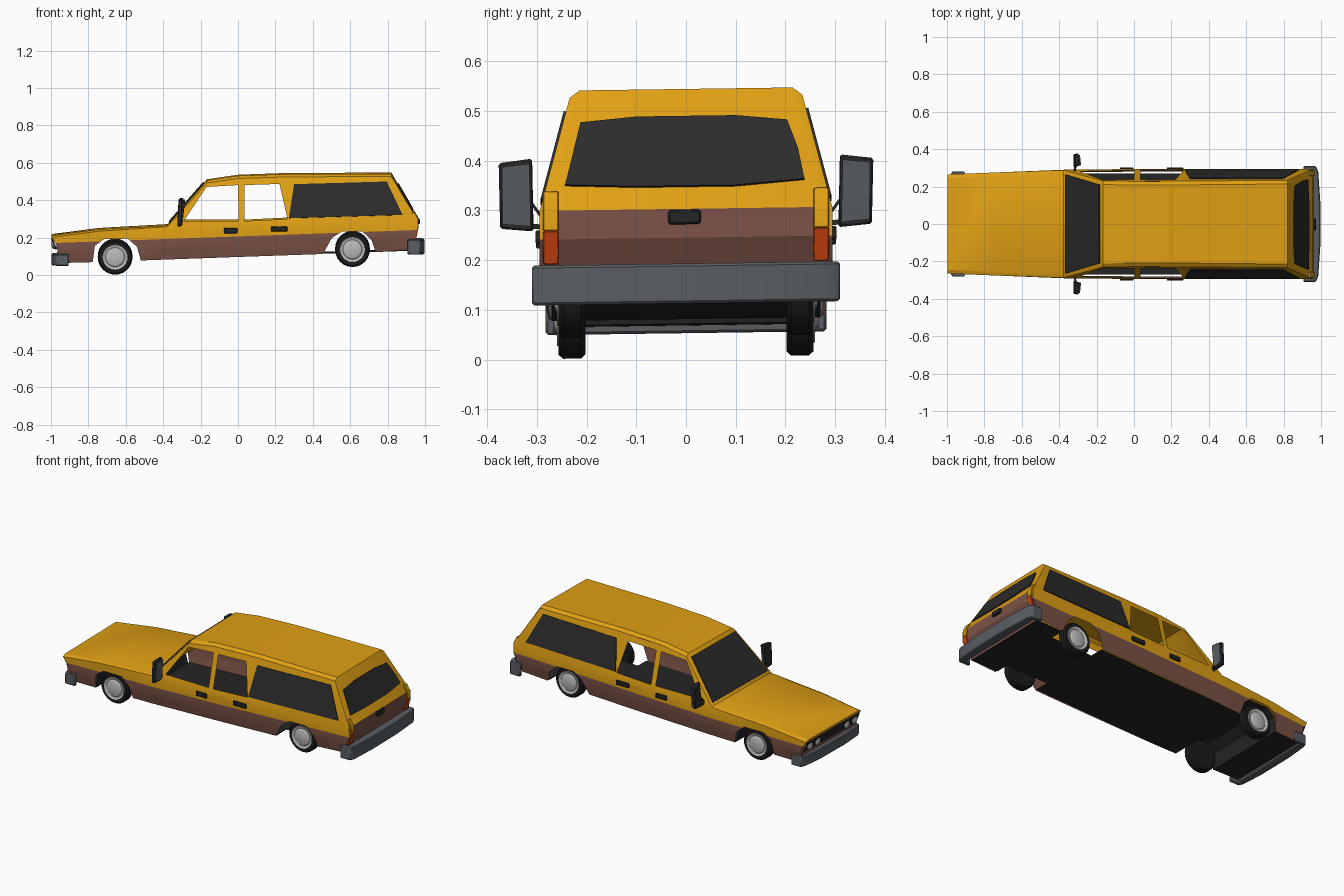
import bpy, bmesh, math
from mathutils import Vector

if "Cube" in bpy.data.objects:
    bpy.data.objects.remove(bpy.data.objects["Cube"])

def mat(name, r, g, b):
    m = bpy.data.materials.new(name)
    m.diffuse_color = (r, g, b, 1)
    m.use_nodes = True
    m.node_tree.nodes["Principled BSDF"].inputs["Base Color"].default_value = m.diffuse_color
    return m

YELLOW = mat("yellow paint", 0.74, 0.35, 0.007)
BROWN = mat("brown paint", 0.20, 0.085, 0.062)
GLASS = mat("dark glass", 0.024, 0.024, 0.024)
GREY = mat("bumper grey", 0.10, 0.112, 0.125)
TYRE = mat("tyre black", 0.011, 0.011, 0.011)
SILVER = mat("hub silver", 0.50, 0.49, 0.49)
RED = mat("tail light red", 0.58, 0.055, 0.005)
TRIM = mat("trim black", 0.018, 0.018, 0.018)

TILT = 0.036   # the car sits nose down
ROLL = 0.014   # and leans slightly to one side

def finish(name, bm, mats, bevel=0, angle=25):
    for v in bm.verts:
        v.co.z += ROLL * v.co.y
    me = bpy.data.meshes.new(name)
    bm.to_mesh(me)
    bm.free()
    for m in mats:
        me.materials.append(m)
    me.shade_smooth()
    me.set_sharp_from_angle(angle=math.radians(angle))
    ob = bpy.data.objects.new(name, me)
    bpy.context.collection.objects.link(ob)
    if bevel:
        b = ob.modifiers.new("bevel", 'BEVEL')
        b.width, b.segments = bevel, 1
    return ob

def prism(name, pts, vec, m, bevel=0):
    """Polygon pts pushed along vec."""
    bm = bmesh.new()
    f = bm.faces.new([bm.verts.new(p) for p in pts])
    ext = bmesh.ops.extrude_face_region(bm, geom=[f], use_keep_orig=True)
    for v in ext["geom"]:
        if isinstance(v, bmesh.types.BMVert):
            v.co += Vector(vec)
    bmesh.ops.recalc_face_normals(bm, faces=bm.faces)
    return finish(name, bm, [m], bevel)

def box(name, x0, x1, y0, y1, z0, z1, m, bevel=0):
    return prism(name, [(x0, y0, z0), (x1, y0, z0), (x1, y1, z0), (x0, y1, z0)],
                 (0, 0, z1 - z0), m, bevel)

def lathe(name, profile, centre, axis, m, n=24):
    """(radius, offset) profile turned about axis, both ends capped."""
    bm = bmesh.new()
    q = Vector(axis).to_track_quat('Z', 'Y')
    rings = [[bm.verts.new(q @ Vector((r * math.cos(2 * math.pi * i / n),
                                       r * math.sin(2 * math.pi * i / n), h)) + Vector(centre))
              for i in range(n)] for r, h in profile]
    for a, b in zip(rings, rings[1:]):
        for i in range(n):
            bm.faces.new((a[i], a[i - 1], b[i - 1], b[i]))
    bm.faces.new(rings[0])
    bm.faces.new(rings[-1])
    bmesh.ops.recalc_face_normals(bm, faces=bm.faces)
    return finish(name, bm, [m])

def side_y(x, z):
    """Half width of the body at a point of its side."""
    w = 0.265 + (x + 1) * 0.0403 if x < -0.38 else min(0.295, 0.29 + (x + 0.38) * 0.0104)
    u = z - TILT * x
    return w - max(0, u - 0.265) * 0.26 - max(0, 0.17 - u) * 0.2

# body outline over the top: x, z at the edge, and crown towards the middle
TOP = [(-.965, .067, 0), (-.966, .135, 0), (-.968, .165, 0), (-.997, .205, .010),
       (-.74, .238, .010), (-.377, .262, .006), (-.165, .495, .014), (0, .519, .014),
       (.275, .528, .015), (.82, .529, .015), (.957, .303, 0), (.96, .245, 0),
       (.94, .205, 0), (.91, .137, 0)]
REAR_ARCH = [(.735, .126), (.715, .19), (.665, .236), (.555, .236), (.50, .20), (.455, .116)]
FRONT_ARCH = [(-.52, .082), (-.54, .155), (-.59, .198), (-.715, .196), (-.765, .16), (-.777, .072)]
WINDOWS = [[(-.29, .292), (-.168, .474), (0, .484), (.003, .292)],
           [(.035, .292), (.035, .484), (.222, .49), (.265, .303)]]

# body shell: two sides with holes, joined by a strip over the top
body = bmesh.new()
for s in (1, -1):
    bm = bmesh.new()
    for loop in [[p[:2] for p in TOP] + REAR_ARCH + FRONT_ARCH] + WINDOWS:
        vs = [bm.verts.new((x, 0, z)) for x, z in loop]
        for i, v in enumerate(vs):
            bm.edges.new((vs[i - 1], v))
    bmesh.ops.triangle_fill(bm, use_beauty=True, edges=bm.edges[:], normal=(0, -1, 0))
    cuts = [((0, 0, u), (-TILT, 0, 1)) for u in (.17, .21, .265)]
    for co, no in cuts + [((-.38, 0, 0), (1, 0, 0)), ((.1, 0, 0), (1, 0, 0))]:
        bmesh.ops.bisect_plane(bm, geom=bm.verts[:] + bm.edges[:] + bm.faces[:],
                               plane_co=co, plane_no=no, dist=1e-5)
    for v in bm.verts:
        v.co.y = s * side_y(v.co.x, v.co.z)
    tmp = bpy.data.meshes.new("side")
    bm.to_mesh(tmp)
    bm.free()
    body.from_mesh(tmp)
    bpy.data.meshes.remove(tmp)
rows = []
for x, z, c in TOP:
    y = side_y(x, z)
    rows.append([body.verts.new(p) for p in ((x, -y, z), (x, .02 - y, z + c),
                                             (x, y - .02, z + c), (x, y, z))])
for a, b in zip(rows, rows[1:]):
    for i in range(3):
        body.faces.new((a[i], a[i + 1], b[i + 1], b[i]))
bmesh.ops.remove_doubles(body, verts=body.verts, dist=1e-4)
bmesh.ops.recalc_face_normals(body, faces=body.faces)
for f in body.faces:
    c = f.calc_center_median()
    tailgate = c.x > .95 and abs(c.y) < .1
    f.material_index = 1 if c.z - TILT * c.x < .21 or tailgate else 0
finish("body_shell", body, [YELLOW, BROWN])

# floor with rear wheel notches, front floor, front wheel tunnel
half = [(-.52, .27), (.455, .27), (.455, .185), (.735, .185), (.735, .27), (.91, .27)]
prism("floor", [(x, y, .1 + TILT * x) for x, y in half + [(x, -y) for x, y in half[::-1]]],
      (0, 0, .005), TRIM)
prism("front_floor", [(x, y, z) for x, z, y in ((-.965, .068, .25), (-.777, .073, .26),
                                                (-.777, .073, -.26), (-.965, .068, -.25))],
      (0, 0, .005), TRIM)
bm = bmesh.new()
rows = [[bm.verts.new((x, y, z)) for y in (-.262, .262)] for x, z in FRONT_ARCH]
for a, b in zip(rows, rows[1:]):
    bm.faces.new((a[0], a[1], b[1], b[0]))
finish("front_wheel_tunnel", bm, [TRIM])

# windscreen and tailgate glass
prism("windscreen", [(-.366, -.265, .281), (-.366, .265, .281),
                     (-.182, .210, .491), (-.182, -.210, .491)], (-.004, 0, .004), GLASS)
prism("tailgate_glass", [(.82 + (.543 - z) * .571, y, z) for y, z in
      ((-.243, .352), (-.10, .347), (.10, .347), (.238, .358), (.225, .42), (.203, .477),
       (.10, .487), (-.10, .487), (-.212, .477))], (.006, 0, .003), GLASS)

for s, side in ((1, "left"), (-1, "right")):
    # rear side glass
    pane = [(.272, .307), (.30, .488), (.795, .502), (.88, .325)]
    prism(side + "_side_glass", [(x, s * side_y(x, z), z) for x, z in pane],
          (0, s * .005, .001), GLASS)
    # door handles
    for x, z, w in ((-.04, .241, .036), (.22, .25, .044)):
        y = side_y(x, z)
        box(side + "_door_handle", x - w, x + w, s * (y - .003), s * (y + .008),
            z - .014, z + .014, TRIM, .003)
    # wheels
    for x, z, end in ((-.657, .098, "front"), (.612, .139, "rear")):
        c, ax = (x, s * .229, z), (0, s, 0)
        lathe(f"{end}_{side}_tyre", [(.06, -.027), (.084, -.027), (.093, -.018), (.093, .018),
                                     (.085, .027), (.068, .025)], c, ax, TYRE)
        lathe(f"{end}_{side}_hubcap", [(.07, .02), (.067, .030), (.052, .025), (.046, .031),
                                       (.025, .037)], c, ax, SILVER)
    # tail lights
    for part, m, prof in (("lower", RED, [(.93, .195), (.952, .195), (.966, .262), (.93, .262)]),
                          ("upper", YELLOW, [(.93, .262), (.966, .262), (.964, .302),
                                             (.943, .342), (.93, .34)])):
        prism(f"{side}_{part}_tail_light", [(x, s * .256, z) for x, z in prof],
              (0, s * .031, 0), m, .002)
    # headlights
    for y in (.14, .215):
        lathe(side + "_headlight", [(.025, -.01), (.025, .012), (.016, .018)],
              (-.978, s * y, .168), (-1, 0, 0), SILVER, 16)
    # wing mirror: shell, glass and two stays
    prism(side + "_mirror", [(-.325, s * .306, .262), (-.325, s * .372, .268),
                             (-.318, s * .375, .40), (-.312, s * .309, .408)],
          (.022, s * .002, 0), GLASS, .004)
    prism(side + "_mirror_glass", [(-.303, s * .312, .272), (-.303, s * .369, .277),
                                   (-.295, s * .370, .392), (-.289, s * .315, .398)],
          (.006, 0, 0), GREY)
    for z in (.268, .32):
        prism(side + "_mirror_stay", [(-.325, s * .275, .264), (-.313, s * .275, .264),
                                      (-.306, s * .315, z), (-.318, s * .315, z)],
              (0, 0, .010), GLASS)

# bumpers wrapping round the corners
def bumper(name, s, w, z0, z1):
    half = [(.905, w), (.972, w), (.985, w - .03), (.996, .12)]
    inner = [(.945, w - .025), (.905, w - .02)]
    pts = half + [(x, -y) for x, y in half[::-1]]
    pts += [(x, -y) for x, y in inner[::-1]] + inner
    prism(name, [(s * x, y, z0) for x, y in pts], (0, 0, z1 - z0), GREY, .005)

bumper("rear_bumper", 1, .31, .113, .193)
bumper("front_bumper", -1, .282, .053, .115)

# grille and tailgate handle
prism("grille", [(-.970, -.25, .14), (-.970, .25, .14), (-.992, .25, .198), (-.992, -.25, .198)],
      (-.006, 0, -.002), TRIM)
box("tailgate_handle", .95, .972, -.036, .03, .272, .301, TRIM, .004)
